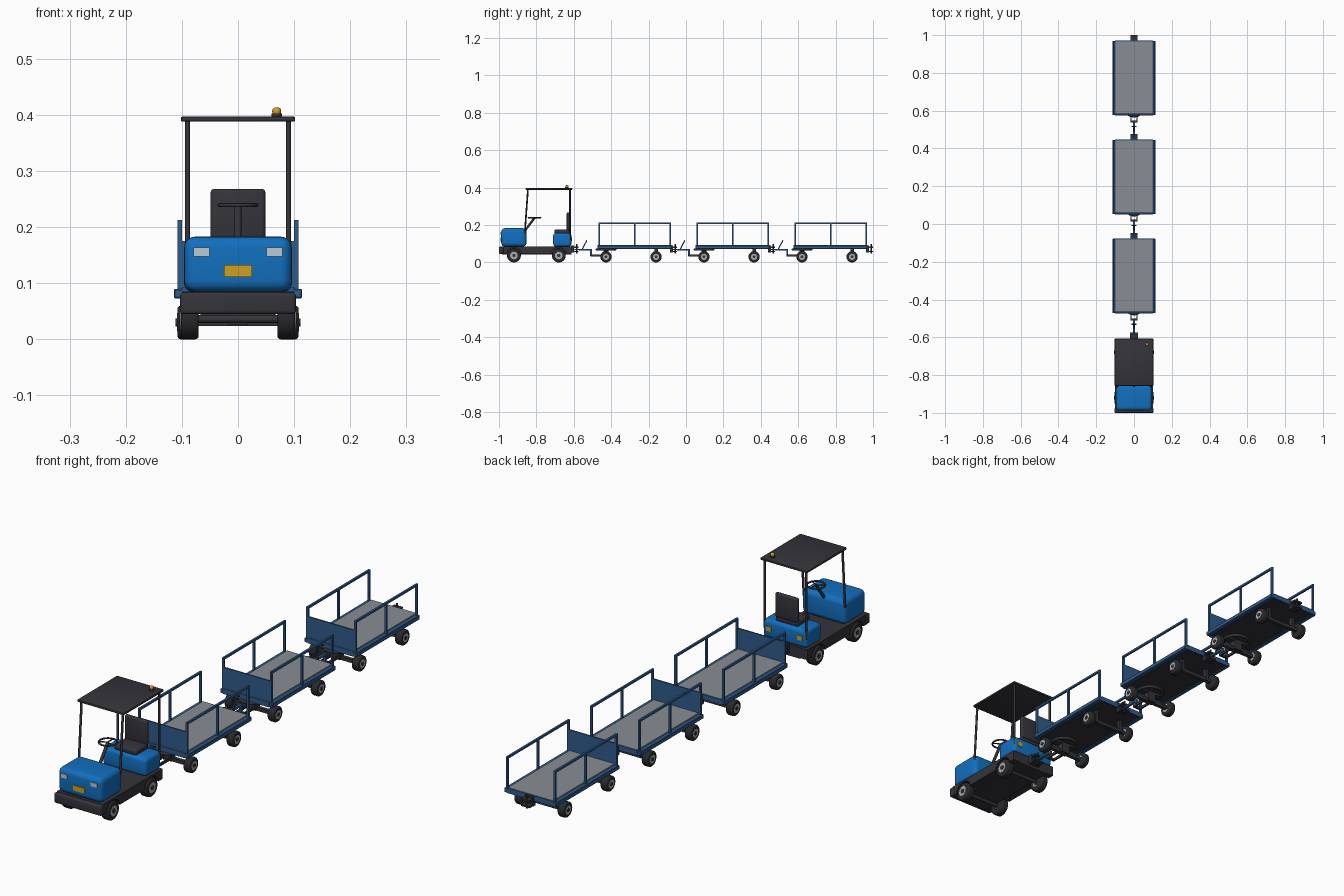
import bpy, bmesh, math
from mathutils import Vector, Matrix

if "Cube" in bpy.data.objects:
    bpy.data.objects.remove(bpy.data.objects["Cube"])


def mat(name, r, g, b):
    m = bpy.data.materials.new(name)
    m.diffuse_color = (r, g, b, 1)
    m.use_nodes = True
    m.node_tree.nodes["Principled BSDF"].inputs["Base Color"].default_value = m.diffuse_color
    return m


BLUE = mat("bright blue", 0.006, 0.16, 0.52)
NAVY = mat("cart blue", 0.03, 0.105, 0.26)
DARK = mat("charcoal", 0.034, 0.034, 0.042)
TYRE = mat("tyre black", 0.022, 0.022, 0.025)
DECK = mat("deck grey", 0.25, 0.265, 0.285)
HUB = mat("hub grey", 0.42, 0.43, 0.45)
YELLOW = mat("amber yellow", 0.62, 0.35, 0.015)
LAMP = mat("lamp white", 0.5, 0.58, 0.64)


def finish(name, bm, m, angle=35):
    bmesh.ops.recalc_face_normals(bm, faces=bm.faces)
    me = bpy.data.meshes.new(name)
    bm.to_mesh(me)
    bm.free()
    me.materials.append(m)
    me.shade_smooth()
    me.set_sharp_from_angle(angle=math.radians(angle))
    ob = bpy.data.objects.new(name, me)
    bpy.context.collection.objects.link(ob)
    return ob


def box(name, x, y, z, m, bevel=0.0, seg=3):
    """Box from (min, max) ranges, optionally rounded."""
    bm = bmesh.new()
    bmesh.ops.create_cube(bm, size=1)
    for v in bm.verts:
        v.co = [r[0] + (c + 0.5) * (r[1] - r[0]) for c, r in zip(v.co, (x, y, z))]
    if bevel:
        bmesh.ops.bevel(bm, geom=bm.edges[:], offset=bevel, segments=seg,
                        profile=0.5, affect='EDGES', clamp_overlap=True)
    return finish(name, bm, m)


def rod(name, a, b, r, m, sides=12, bevel=0.0):
    """Cylinder between two points."""
    a, b = Vector(a), Vector(b)
    bm = bmesh.new()
    bmesh.ops.create_cone(bm, cap_ends=True, segments=sides, radius1=r, radius2=r, depth=(b - a).length)
    if bevel:
        rim = [e for e in bm.edges if abs(e.verts[0].co.z - e.verts[1].co.z) < 1e-6]
        bmesh.ops.bevel(bm, geom=rim, offset=bevel, segments=3, profile=0.5, affect='EDGES')
    q = (b - a).to_track_quat('Z', 'Y').to_matrix().to_4x4()
    bmesh.ops.transform(bm, matrix=Matrix.Translation((a + b) / 2) @ q, verts=bm.verts)
    return finish(name, bm, m)


def ring(name, centre, R, r, m, n=32, k=8):
    """Horizontal torus."""
    bm = bmesh.new()
    rows = []
    for i in range(n):
        t = 2 * math.pi * i / n
        rows.append([bm.verts.new((centre[0] + (R + r * math.cos(p)) * math.cos(t),
                                   centre[1] + (R + r * math.cos(p)) * math.sin(t),
                                   centre[2] + r * math.sin(p)))
                     for p in [2 * math.pi * j / k for j in range(k)]])
    for i in range(n):
        for j in range(k):
            a, b = rows[i], rows[(i + 1) % n]
            bm.faces.new((a[j], b[j], b[(j + 1) % k], a[(j + 1) % k]))
    return finish(name, bm, m, 60)


def extrude_x(name, pts, x0, x1, m):
    """Side profile (y, z) extruded along x."""
    bm = bmesh.new()
    f = bm.faces.new([bm.verts.new((x0, y, z)) for y, z in pts])
    out = bmesh.ops.extrude_face_region(bm, geom=[f])['geom']
    bmesh.ops.translate(bm, vec=(x1 - x0, 0, 0), verts=[g for g in out if isinstance(g, bmesh.types.BMVert)])
    return finish(name, bm, m)


def wheel(name, s, x0, x1, y, r):
    rod(name + "_tyre", (s * x0, y, r), (s * x1, y, r), r, TYRE, 28, 0.006)
    rod(name + "_hub", (s * x0, y, r), (s * (x1 + 0.001), y, r), r * 0.55, HUB, 20)
    rod(name + "_cap", (s * x0, y, r), (s * (x1 + 0.003), y, r), r * 0.25, DARK, 12)


def hitch(name, y0, y1, w):
    """Jaw coupling with an upright pin."""
    ym = y0 + (y1 - y0) * 0.4
    box(name + "_block", (-w, w), (y0, ym), (0.053, 0.09), DARK)
    for part, z in (("lower", 0.055), ("upper", 0.078)):
        box(f"{name}_{part}_jaw", (-w, w), (ym - 0.005, y1), (z, z + 0.007), DARK)
    rod(name + "_pin", (0, y1 - 0.01, 0.048), (0, y1 - 0.01, 0.098), 0.004, DARK)


# ---- tug chassis with wheel arches ----
FRONT, REAR = -0.92, -0.68
profile = [(-0.985, 0.085), (-0.985, 0.045)]
for yc in (FRONT, REAR):
    profile += [(yc - 0.042 * math.cos(math.pi * i / 10), 0.045 + 0.034 * math.sin(math.pi * i / 10))
                for i in range(11)]
profile += [(-0.612, 0.045), (-0.612, 0.085)]
for s in (-1, 1):
    extrude_x("chassis_side", profile, s * 0.066, s * 0.1, DARK)
box("chassis_core", (-0.067, 0.067), (-0.985, -0.612), (0.042, 0.085), DARK)
box("front_bumper", (-0.103, 0.103), (-1.0, -0.975), (0.045, 0.084), DARK, 0.006)
for nm, yc in (("front", FRONT), ("rear", REAR)):
    rod(f"tug_{nm}_axle", (-0.09, yc, 0.036), (0.09, yc, 0.036), 0.007, DARK)
    for s in (-1, 1):
        wheel(f"tug_{nm}_wheel", s, 0.07, 0.102, yc, 0.037)

# ---- tug bodywork ----
box("hood", (-0.096, 0.096), (-0.988, -0.853), (0.085, 0.183), BLUE, 0.02, 5)
box("rear_body", (-0.096, 0.096), (-0.71, -0.613), (0.085, 0.157), BLUE, 0.014, 4)
for s in (-1, 1):
    box("headlight", (s * 0.065 - 0.014, s * 0.065 + 0.014), (-0.991, -0.985), (0.148, 0.164), LAMP)
    box("tail_light", (s * 0.068 - 0.011, s * 0.068 + 0.011), (-0.616, -0.61), (0.115, 0.133), YELLOW)
box("front_plate", (-0.025, 0.025), (-0.991, -0.985), (0.111, 0.132), YELLOW)

# ---- seat and steering ----
box("seat_cushion", (-0.049, 0.049), (-0.703, -0.625), (0.155, 0.177), DARK, 0.007)
box("seat_back", (-0.049, 0.049), (-0.638, -0.622), (0.172, 0.268), DARK, 0.007)
rod("steering_column", (0, -0.865, 0.165), (0, -0.81, 0.238), 0.006, DARK)
ring("steering_wheel", (0, -0.81, 0.239), 0.033, 0.0035, DARK)
for i in range(3):
    t = math.pi / 2 + i * 2 * math.pi / 3
    rod("steering_spoke", (0, -0.81, 0.239),
        (0.033 * math.cos(t), -0.81 + 0.033 * math.sin(t), 0.239), 0.0025, DARK, 8)

# ---- roof on four posts, with beacon ----
for s in (-1, 1):
    rod("front_post", (s * 0.09, -0.862, 0.155), (s * 0.09, -0.845, 0.392), 0.0045, DARK)
    rod("rear_post", (s * 0.09, -0.62, 0.12), (s * 0.09, -0.62, 0.392), 0.0045, DARK)
box("roof", (-0.102, 0.102), (-0.857, -0.607), (0.388, 0.397), DARK, 0.003, 2)
rod("beacon_base", (0.069, -0.637, 0.396), (0.069, -0.637, 0.402), 0.0095, DARK, 16)
rod("beacon", (0.069, -0.637, 0.4), (0.069, -0.637, 0.413), 0.008, YELLOW, 16, 0.005)
hitch("tug_hitch", -0.614, -0.575, 0.022)


def cart(n, c):
    p = f"cart_{n}_"
    # platform
    box(p + "deck", (-0.098, 0.098), (c - 0.194, c + 0.194), (0.083, 0.094), DECK)
    box(p + "underside", (-0.1, 0.1), (c - 0.19, c + 0.19), (0.076, 0.083), DARK)
    for s in (-1, 1):
        box(p + "side_beam", sorted((s * 0.097, s * 0.114)), (c - 0.197, c + 0.197), (0.073, 0.09), NAVY, 0.002, 1)
        box(p + "end_beam", (-0.1, 0.1), sorted((c + s * 0.193, c + s * 0.198)), (0.073, 0.093), NAVY)
        # side rails
        for y in (-0.19, 0, 0.19):
            box(p + "rail_post", (s * 0.104 - 0.004, s * 0.104 + 0.004), (c + y - 0.004, c + y + 0.004),
                (0.085, 0.211), NAVY)
        box(p + "top_rail", (s * 0.104 - 0.004, s * 0.104 + 0.004), (c - 0.194, c + 0.194), (0.205, 0.213), NAVY)
    box(p + "front_panel", (-0.102, 0.102), (c - 0.193, c - 0.187), (0.09, 0.175), NAVY)
    # running gear
    fa, ra = c - 0.153, c + 0.115
    for nm, y in (("front", fa), ("rear", ra)):
        box(f"{p}{nm}_axle", (-0.085, 0.085), (y - 0.007, y + 0.007), (0.024, 0.038), DARK)
        for s in (-1, 1):
            wheel(f"{p}{nm}_wheel", s, 0.08, 0.108, y, 0.03)
    for s in (-1, 1):
        box(p + "rear_bracket", (s * 0.06 - 0.006, s * 0.06 + 0.006), (ra - 0.009, ra + 0.009), (0.025, 0.078), DARK)
    ring(p + "turntable", (0, fa, 0.069), 0.05, 0.006, DARK)
    box(p + "turntable_bar", (-0.05, 0.05), (fa - 0.012, fa + 0.012), (0.062, 0.072), DARK)
    box(p + "front_pedestal", (-0.018, 0.018), (fa - 0.014, fa + 0.014), (0.026, 0.07), DARK)
    # drawbar: yoke, step, tongue, eye and handle
    for s in (-1, 1):
        box(p + "yoke_arm", (s * 0.015 - 0.003, s * 0.015 + 0.003), (c - 0.232, fa), (0.033, 0.043), DARK)
    box(p + "yoke_bar", (-0.018, 0.018), (c - 0.235, c - 0.226), (0.033, 0.043), DARK)
    box(p + "drawbar_step", (-0.005, 0.005), (c - 0.237, c - 0.228), (0.035, 0.073), NAVY)
    box(p + "drawbar", (-0.005, 0.005), (c - 0.298, c - 0.228), (0.065, 0.073), NAVY)
    ring(p + "drawbar_eye", (0, c - 0.309, 0.069), 0.009, 0.003, NAVY, 20, 8)
    rod(p + "handle", (0, c - 0.28, 0.07), (0, c - 0.256, 0.116), 0.003, NAVY)
    rod(p + "handle_grip", (-0.012, c - 0.256, 0.116), (0.012, c - 0.256, 0.116), 0.003, DARK)
    hitch(p + "hitch", c + 0.19, c + 0.227, 0.018)


# ---- train of three carts ----
for i in range(3):
    cart(i + 1, -0.275 + 0.524 * i)
